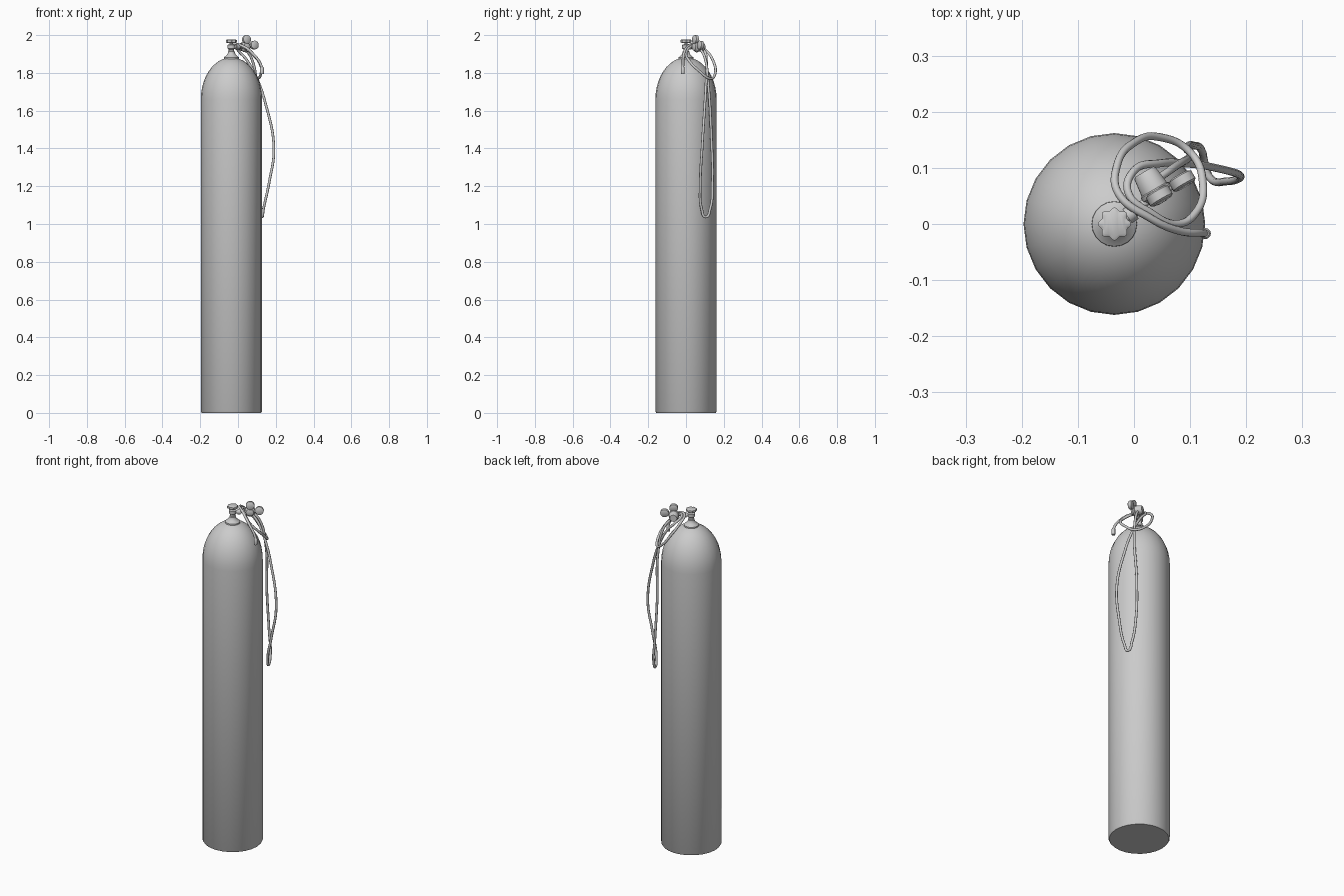
import bpy, math
from mathutils import Vector

if "Cube" in bpy.data.objects:
    bpy.data.objects.remove(bpy.data.objects["Cube"])

grey = bpy.data.materials.new("light_grey")
grey.use_nodes = True
grey.diffuse_color = (0.6, 0.6, 0.6, 1)
grey.node_tree.nodes["Principled BSDF"].inputs["Base Color"].default_value = (0.6, 0.6, 0.6, 1)


def finish(ob, angle=40):
    bpy.context.collection.objects.link(ob)
    ob.data.materials.append(grey)
    bpy.ops.object.select_all(action="DESELECT")
    ob.select_set(True)
    bpy.context.view_layer.objects.active = ob
    if ob.type == "CURVE":
        bpy.ops.object.convert(target="MESH")
    bpy.ops.object.shade_smooth_by_angle(angle=math.radians(angle))


def lathe(name, profile, origin, axis=(0, 0, 1), sides=16, lobes=0):
    """Spin (radius, height) points about an axis; lobes scallop the rim."""
    turn = Vector((0, 0, 1)).rotation_difference(Vector(axis))
    verts, faces = [], []
    for r, h in profile:
        for i in range(sides):
            a = math.tau * i / sides
            q = r * (1 + 0.1 * math.cos(lobes * a)) if lobes else r
            verts.append(turn @ Vector((q * math.cos(a), q * math.sin(a), h)) + Vector(origin))
    for k in range(len(profile) - 1):
        for i in range(sides):
            j = (i + 1) % sides
            faces.append([k * sides + i, k * sides + j, (k + 1) * sides + j, (k + 1) * sides + i])
    faces.append(list(range(sides))[::-1])
    faces.append([(len(profile) - 1) * sides + i for i in range(sides)])
    me = bpy.data.meshes.new(name)
    me.from_pydata(verts, [], faces)
    finish(bpy.data.objects.new(name, me))


def rod(name, a, b, r):
    d = Vector(b) - Vector(a)
    lathe(name, [(r, 0), (r, d.length)], a, d, 12)


def hose(name, points, r=0.007):
    cu = bpy.data.curves.new(name, "CURVE")
    cu.dimensions = "3D"
    cu.bevel_depth, cu.bevel_resolution = r, 3
    cu.resolution_u, cu.use_fill_caps = 8, True
    sp = cu.splines.new("BEZIER")
    sp.bezier_points.add(len(points) - 1)
    for bp, p in zip(sp.bezier_points, points):
        bp.co = p
        bp.handle_left_type = bp.handle_right_type = "AUTO"
    finish(bpy.data.objects.new(name, cu), 60)


# Tank: straight wall with an elliptical shoulder
CX, R, WALL, RISE = -0.035, 0.162, 1.66, 0.222
dome = [(R * math.cos(t), WALL + RISE * math.sin(t))
        for t in [math.radians(8.5 * i) for i in range(11)]]
lathe("tank", [(R - 0.005, 0), (R, 0.007)] + dome, (CX, 0, 0), sides=24)

# Valve on the neck, with a scalloped hand wheel
lathe("neck_collar", [(0.041, 1.865), (0.04, 1.882), (0.026, 1.893), (0.018, 1.905),
                      (0.018, 1.912), (0.014, 1.915), (0.014, 1.925), (0.02, 1.93),
                      (0.02, 1.948), (0.009, 1.952), (0.009, 1.965)], (CX, 0, 0), sides=20)
lathe("hand_wheel", [(0.02, 1.958), (0.027, 1.962), (0.027, 1.973), (0.022, 1.976)],
      (CX, 0, 0), sides=48, lobes=8)

# Regulator: outlet pipe, tapered body and adjusting band
rod("valve_outlet", (CX, 0, 1.938), (0.005, 0.025, 1.938), 0.01)
rod("outlet_nut", (-0.012, 0.014, 1.938), (0.0, 0.022, 1.938), 0.015)
rod("regulator_inlet", (0.0, 0.022, 1.938), (0.04, 0.055, 1.938), 0.008)
lathe("regulator_body", [(0.019, 0), (0.022, 0.004), (0.026, 0.036), (0.029, 0.038),
                         (0.029, 0.046), (0.024, 0.05), (0.02, 0.06), (0.008, 0.064)],
      (0.018, 0.093, 1.938), (0.5, -0.86, 0), 20)

# Two round gauges on short stems
for name, base, centre, face in (
        ("upper_gauge", (0.042, 0.055, 1.94), (0.045, 0.05, 1.977), (0.5, -0.86, 0.1)),
        ("side_gauge", (0.042, 0.055, 1.938), (0.086, 0.077, 1.947), (0.5, -0.86, 0.1))):
    rod(name + "_stem", base, centre, 0.007)
    lathe(name, [(0.018, -0.011), (0.023, -0.008), (0.023, 0.008), (0.019, 0.011)],
          centre, face, 20)

# Coiled hose resting on the shoulder, then hanging down the side and back up
hose("hose", [
    (0.127, -0.017, 1.80), (0.122, -0.016, 1.84), (0.08, -0.012, 1.90), (0.03, 0.01, 1.94),
    (-0.028, 0.055, 1.95), (-0.03, 0.105, 1.92), (0.0, 0.145, 1.86), (0.045, 0.155, 1.80),
    (0.1, 0.128, 1.77), (0.123, 0.07, 1.81), (0.11, 0.02, 1.86), (0.075, 0.0, 1.90),
    (0.03, 0.02, 1.935), (-0.01, 0.055, 1.945), (0.0, 0.095, 1.92), (0.045, 0.108, 1.87),
    (0.1, 0.107, 1.77), (0.145, 0.1, 1.64), (0.19, 0.085, 1.40), (0.165, 0.076, 1.22),
    (0.135, 0.083, 1.08), (0.127, 0.105, 1.037), (0.122, 0.128, 1.08), (0.105, 0.14, 1.22),
    (0.094, 0.135, 1.45), (0.098, 0.118, 1.74), (0.07, 0.1, 1.88), (0.035, 0.075, 1.93)])
lathe("hose_tip", [(0.009, -0.022), (0.01, -0.018), (0.01, 0.012), (0.007, 0.016)],
      (0.127, -0.017, 1.815), sides=12)
